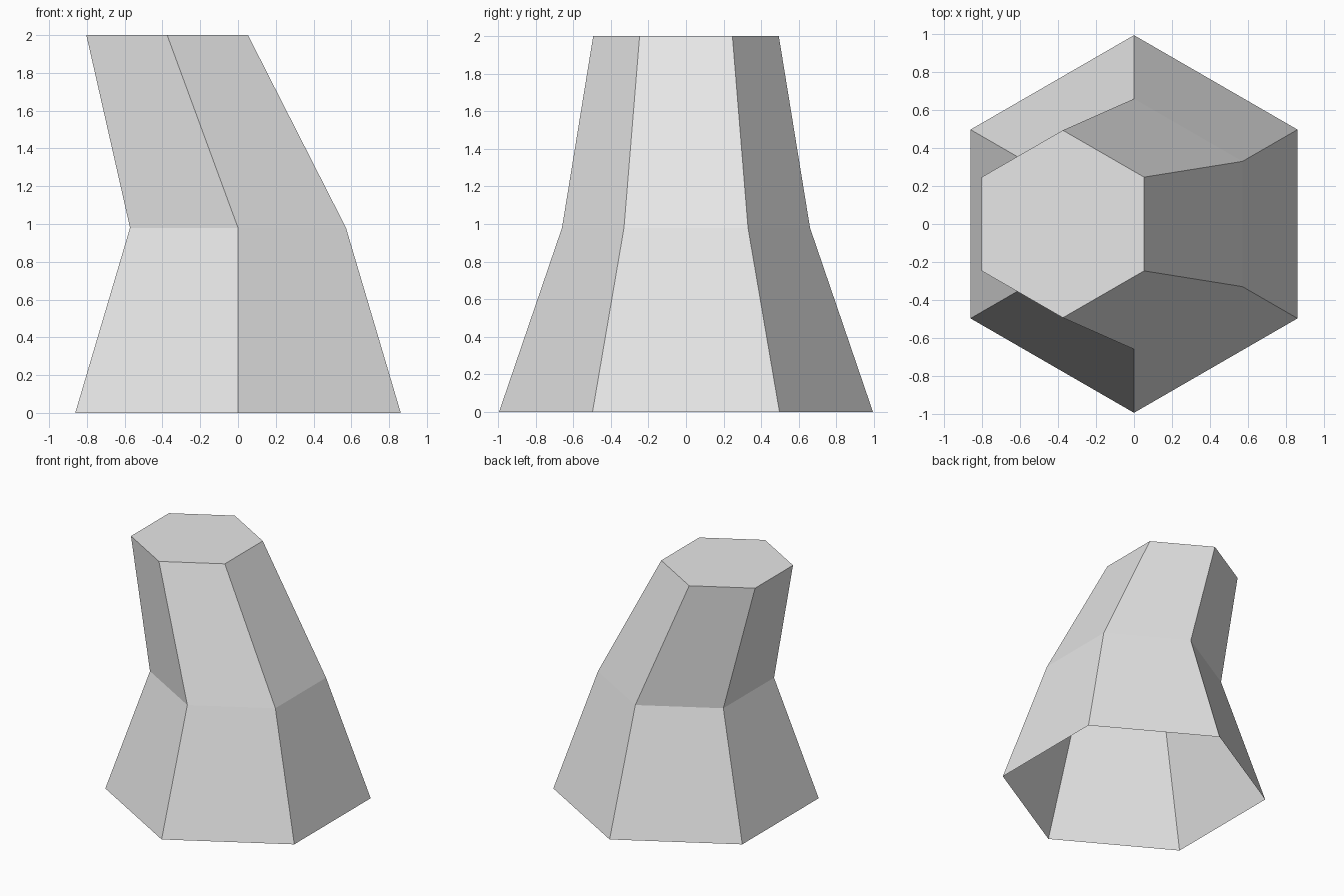
import bpy
import bmesh
from math import sin, cos, pi

# Remove the default object
cube = bpy.data.objects.get("Cube")
if cube:
    bpy.data.objects.remove(cube, do_unlink=True)

SIDES = 6
# Rings from base to top: x offset, height, radius
RINGS = [(0, 0, 0.995), (0, 0.98, 0.66), (-0.375, 2, 0.494)]

# Plain grey material
grey = bpy.data.materials.new("light_grey")
grey.use_nodes = True
colour = (0.8, 0.8, 0.8, 1)
grey.diffuse_color = colour
grey.node_tree.nodes["Principled BSDF"].inputs["Base Color"].default_value = colour


def add_ring(bm, x, z, radius):
    angles = [pi / 2 + 2 * pi * i / SIDES for i in range(SIDES)]
    return [bm.verts.new((x + radius * cos(a), radius * sin(a), z)) for a in angles]


# Bent, tapering six-sided shell: open underneath, capped on top
bm = bmesh.new()
rings = [add_ring(bm, *ring) for ring in RINGS]
for low, high in zip(rings, rings[1:]):
    for i in range(SIDES):
        j = (i + 1) % SIDES
        bm.faces.new((low[i], low[j], high[j], high[i]))
bm.faces.new(rings[-1])

mesh = bpy.data.meshes.new("bent_stump")
bm.to_mesh(mesh)
bm.free()
mesh.materials.append(grey)
stump = bpy.data.objects.new("bent_stump", mesh)
bpy.context.collection.objects.link(stump)
